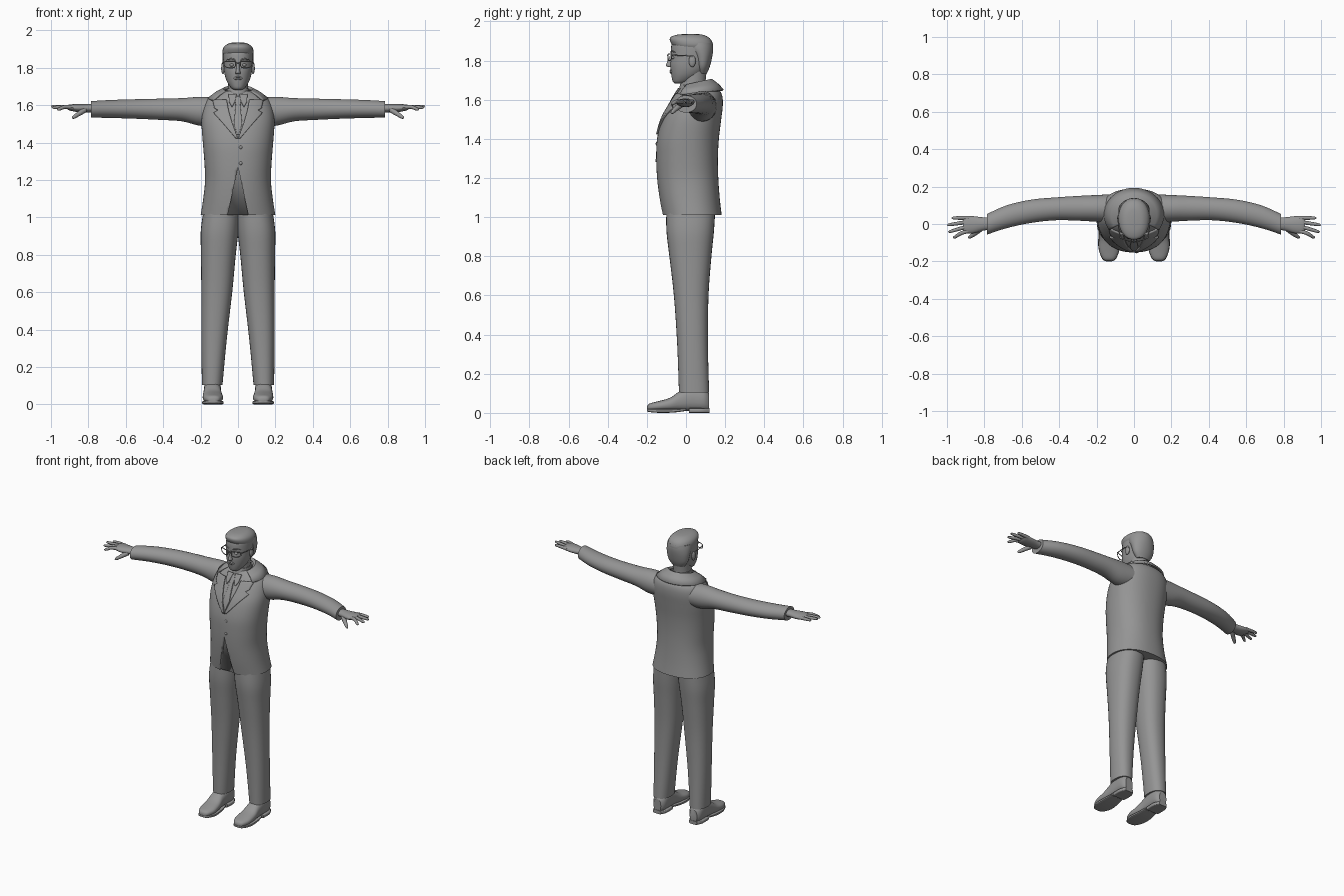
import bpy, bmesh, math
from mathutils import Vector
from mathutils.bvhtree import BVHTree

if "Cube" in bpy.data.objects:
    bpy.data.objects.remove(bpy.data.objects["Cube"])

grey = bpy.data.materials.new("plain grey")
grey.diffuse_color = (0.3, 0.3, 0.3, 1)
grey.use_nodes = True
grey.node_tree.nodes["Principled BSDF"].inputs["Base Color"].default_value = grey.diffuse_color


def finish(name, bm, mirror=False, thick=0, angle=40):
    bmesh.ops.recalc_face_normals(bm, faces=bm.faces)
    me = bpy.data.meshes.new(name)
    bm.to_mesh(me)
    bm.free()
    me.materials.append(grey)
    me.shade_smooth()
    me.set_sharp_from_angle(angle=math.radians(angle))
    ob = bpy.data.objects.new(name, me)
    bpy.context.collection.objects.link(ob)
    if thick:
        m = ob.modifiers.new("thickness", 'SOLIDIFY')
        m.thickness, m.offset = thick, 0
    if mirror:
        ob.modifiers.new("mirror", 'MIRROR').use_mirror_merge = False
    return ob


def spline(rows, steps):
    """Smoothly interpolate between rows of numbers."""
    out = []
    for i in range(len(rows) - 1):
        a, b, c, d = (rows[max(0, min(len(rows) - 1, i + k))] for k in (-1, 0, 1, 2))
        for s in range(steps):
            t = s / steps
            out.append([q + .5 * t * (r - p + t * (2*p - 5*q + 4*r - u + t * (3*(q - r) + u - p)))
                        for p, q, r, u in zip(a, b, c, d)])
    return out + [list(rows[-1])]


def skin(bm, rings):
    loops = [[bm.verts.new(p) for p in r] for r in rings]
    n = len(loops[0])
    for A, B in zip(loops, loops[1:]):
        for i in range(n):
            bm.faces.new((A[i], A[(i + 1) % n], B[(i + 1) % n], B[i]))
    bm.faces.new(loops[0][::-1])
    bm.faces.new(loops[-1])


def loft(name, rows, axis='z', n=32, steps=4, power=2.0, mirror=False):
    """Rows hold the position on the axis, then low/high extents on the other two axes."""
    rings = []
    for t, a0, a1, b0, b1 in spline(rows, steps):
        ring = []
        for k in range(n):
            c, s = math.cos(2 * math.pi * k / n), math.sin(2 * math.pi * k / n)
            c = math.copysign(abs(c) ** (2 / power), c)
            s = math.copysign(abs(s) ** (2 / power), s)
            a, b = (a0 + a1) / 2 + c * (a1 - a0) / 2, (b0 + b1) / 2 + s * (b1 - b0) / 2
            ring.append({'z': (a, b, t), 'x': (t, a, b), 'y': (a, t, b)}[axis])
        rings.append(ring)
    bm = bmesh.new()
    skin(bm, rings)
    return finish(name, bm, mirror)


def sym(rows):
    return [(z, -w, w, y0, y1) for z, w, y0, y1 in rows]


def tube(name, pts, n=10, steps=3, mirror=False):
    """Round tube through (x, y, z, radius) points."""
    ps = spline(pts, steps)
    rings = []
    for i, p in enumerate(ps):
        d = Vector(ps[min(i + 1, len(ps) - 1)][:3]) - Vector(ps[max(i - 1, 0)][:3])
        u = d.cross((0.13, 0.21, 1) if abs(d.z) < .8 * d.length else (1, 0.1, 0)).normalized()
        v = d.cross(u).normalized()
        rings.append([Vector(p[:3]) + p[3] * (u * math.cos(2 * math.pi * k / n) + v * math.sin(2 * math.pi * k / n))
                      for k in range(n)])
    bm = bmesh.new()
    skin(bm, rings)
    return finish(name, bm, mirror)


def ball(name, centre, size, mirror=False):
    bm = bmesh.new()
    bmesh.ops.create_uvsphere(bm, u_segments=16, v_segments=10, radius=1)
    bmesh.ops.scale(bm, vec=size, verts=bm.verts)
    bmesh.ops.translate(bm, vec=centre, verts=bm.verts)
    return finish(name, bm, mirror)


# Jacket body, with the open wedge below the buttons cut away
jacket = loft("jacket", sym([
    (1.012, .2, -.122, .182), (1.1, .186, -.137, .172), (1.2, .176, -.148, .165), (1.3, .18, -.152, .163),
    (1.4, .188, -.148, .168), (1.5, .195, -.122, .18), (1.57, .19, -.085, .188), (1.62, .172, -.055, .185),
    (1.65, .14, -.035, .168), (1.675, .08, -.02, .13)]), n=64, power=2.25)
surface = BVHTree.FromPolygons([v.co for v in jacket.data.vertices], [p.vertices[:] for p in jacket.data.polygons])
bm = bmesh.new()
skin(bm, [[(0, y0, 1.27), (-.06, y1, .99), (.06, y1, .99)] for y0, y1 in ((-.3, -.3), (-.142, -.104))])
cutter = finish("front_opening_cutter", bm)
cutter.hide_render = True
cutter.hide_set(True)
cut = jacket.modifiers.new("opening", 'BOOLEAN')
cut.operation, cut.object, cut.solver = 'DIFFERENCE', cutter, 'EXACT'


def plate(name, rows, lift, thick, mirror=False, steps=6, cols=8):
    """Cloth strip of (z, x inner, x outer) rows laid on the jacket front."""
    bm = bmesh.new()
    grid = []
    for (z0, a0, b0), (z1, a1, b1) in zip(rows, rows[1:]):
        for s in range(steps + 1):
            t = s / steps
            z, a, b = z0 + t * (z1 - z0), a0 + t * (a1 - a0), b0 + t * (b1 - b0)
            line = []
            for c in range(cols + 1):
                x = a + (b - a) * c / cols
                hit = surface.ray_cast(Vector((x, -1, z)), Vector((0, 1, 0)))
                if hit[0] is None:
                    hit = surface.find_nearest(Vector((x, -.05, z)))
                line.append(bm.verts.new(hit[0] + Vector((0, -.8, .6)) * lift))
            grid.append(line)
    for A, B in zip(grid, grid[1:]):
        for i in range(cols):
            bm.faces.new((A[i], A[i + 1], B[i + 1], B[i]))
    bmesh.ops.remove_doubles(bm, verts=bm.verts, dist=.0002)
    return finish(name, bm, mirror, thick)


plate("lapel", [(1.42, .001, .012), (1.5, .03, .08), (1.555, .046, .13), (1.57, .05, .105),
                (1.58, .052, .125), (1.625, .06, .135)], .005, .009, True)
plate("shirt_collar_tip", [(1.59, .03, .034), (1.615, .016, .048), (1.655, .008, .05)], .006, .007, True)
plate("tie", [(1.44, -.004, .004), (1.5, -.022, .022), (1.6, -.012, .012), (1.61, -.014, .014),
              (1.645, -.02, .02)], .004, .007)
for z in (1.375, 1.29):
    p = surface.ray_cast(Vector((.014, -1, z)), Vector((0, 1, 0)))[0]
    ball("button", p, (.009, .005, .009))

# Broad jacket collar lying over the shoulders and back
bm = bmesh.new()
rows = []
for k in range(49):
    a = math.radians(-35 + 250 * k / 48)
    line = []
    for rx, ry, z, slope in ((.066, .068, 1.664, .25), (.08, .082, 1.673, .22),
                             (.12, .11, 1.657, .14), (.158, .14, 1.63, .1)):
        y = .05 + ry * math.sin(a)
        line.append(bm.verts.new((rx * math.cos(a), y, z + slope * y)))
    rows.append(line)
for A, B in zip(rows, rows[1:]):
    for i in range(3):
        bm.faces.new((A[i], A[i + 1], B[i + 1], B[i]))
finish("jacket_collar", bm, thick=.01)
loft("shirt_collar", sym([(1.62, .064, -.035, .115), (1.66, .061, -.034, .11), (1.69, .058, -.026, .106)]))

# Sleeves and hands
loft("sleeve", [(.1, .005, .16, 1.49, 1.64), (.2, .012, .155, 1.49, 1.645), (.3, .018, .15, 1.514, 1.638),
                (.42, .02, .142, 1.522, 1.635), (.55, .006, .13, 1.528, 1.632), (.68, -.022, .1, 1.532, 1.628),
                (.785, -.056, .054, 1.534, 1.622)], 'x', mirror=True)
loft("palm", [(.76, -.03, .036, 1.562, 1.606), (.81, -.036, .036, 1.562, 1.606), (.86, -.05, .042, 1.564, 1.606),
              (.9, -.05, .042, 1.572, 1.604), (.915, -.035, .03, 1.58, 1.598)], 'x', n=20, mirror=True)
for finger, y0, x1, y1, z1 in (("little_finger", .033, .975, .032, 1.592), ("ring_finger", .012, .998, -.004, 1.594),
                               ("middle_finger", -.012, .992, -.04, 1.588), ("index_finger", -.036, .968, -.07, 1.578)):
    tube(finger, [(.88, y0, 1.588, .011), (.925, (y0 * .6 + y1 * .4), 1.591, .0105),
                  (x1 - .01, y1, z1, .008), (x1, y1, z1, .002)], mirror=True)
tube("thumb", [(.82, -.025, 1.575, .016), (.85, -.05, 1.555, .013), (.878, -.07, 1.536, .009),
               (.886, -.074, 1.531, .002)], mirror=True)

# Trousers and shoes
loft("trouser_leg", [(.105, .083, .193, -.036, .118), (.35, .06, .196, -.045, .112), (.6, .031, .196, -.062, .115),
                     (.8, .012, .198, -.085, .13), (.93, -.003, .199, -.1, .143), (1.05, -.012, .182, -.1, .15)],
     power=2.3, mirror=True)
loft("shoe", [(-.198, .118, .148, .012, .034), (-.186, .098, .168, .01, .048), (-.14, .08, .187, .01, .06),
              (-.08, .083, .188, .01, .078), (-.03, .09, .184, .01, .112), (.03, .09, .183, .01, .135),
              (.09, .092, .181, .01, .125), (.117, .11, .165, .012, .1)], 'y', n=24, power=2.4, mirror=True)
loft("shoe_sole", [(-.2, .12, .148, .008, .02), (-.186, .096, .17, .004, .02), (-.13, .077, .19, 0, .02),
                   (-.06, .082, .19, .002, .02), (0, .092, .182, .01, .024)], 'y', n=24, power=5, mirror=True)
loft("shoe_heel", [(.015, .09, .184, 0, .024), (.08, .089, .184, 0, .024), (.12, .108, .166, 0, .024)],
     'y', n=24, power=6, mirror=True)

# Head and neck
loft("neck", sym([(1.62, .062, -.03, .11), (1.68, .054, -.022, .1), (1.77, .056, -.02, .108)]))
loft("head", sym([(1.682, .018, -.055, -.015), (1.692, .036, -.067, .02), (1.72, .056, -.074, .07),
                  (1.75, .068, -.078, .1), (1.78, .074, -.08, .116), (1.81, .077, -.077, .126),
                  (1.85, .079, -.077, .133), (1.88, .078, -.074, .132), (1.905, .07, -.062, .12),
                  (1.925, .045, -.04, .09)]), power=2.15)
loft("nose", [(1.766, -.011, .011, -.088, -.06), (1.774, -.014, .014, -.103, -.06), (1.79, -.01, .01, -.098, -.06),
              (1.825, -.007, .007, -.082, -.06)], n=14)
loft("mouth", [(1.734, -.012, .012, -.08, -.06), (1.741, -.022, .022, -.084, -.06), (1.746, -.024, .024, -.081, -.06),
               (1.75, -.02, .02, -.084, -.06), (1.756, -.01, .01, -.08, -.06)], n=16, steps=2)
ball("ear", (.08, .032, 1.797), (.01, .018, .03), True)
ball("eye", (.032, -.066, 1.815), (.013, .01, .008), True)
tube("eyebrow", [(.014, -.077, 1.842, .003), (.036, -.073, 1.848, .004), (.06, -.055, 1.842, .002)], mirror=True)

# Hair: back and sides, then the swept top
loft("hair_back", sym([(1.735, .045, .06, .107), (1.77, .07, .048, .122), (1.82, .081, .03, .134),
                       (1.86, .084, .0, .139), (1.89, .08, -.01, .136)]))
loft("hair_top", sym([(1.862, .076, -.06, .138), (1.882, .083, -.073, .138), (1.905, .079, -.083, .129),
                      (1.921, .066, -.077, .112), (1.932, .045, -.045, .085), (1.936, .015, .0, .05)]), power=2.2)

# Glasses
r = .0028
frame = [(.012, -.092, 1.832), (.04, -.088, 1.834), (.073, -.074, 1.832), (.069, -.075, 1.808),
         (.042, -.087, 1.799), (.016, -.092, 1.806), (.012, -.092, 1.832)]
tube("glasses_rim", [p + (r,) for p in frame], n=6, mirror=True)
tube("glasses_arm", [(.073, -.074, 1.829, r), (.081, -.03, 1.826, r), (.085, .025, 1.822, r),
                     (.084, .045, 1.805, r)], n=6, mirror=True)
tube("glasses_bridge", [(-.013, -.092, 1.824, r), (0, -.095, 1.827, r), (.013, -.092, 1.824, r)], n=6)
